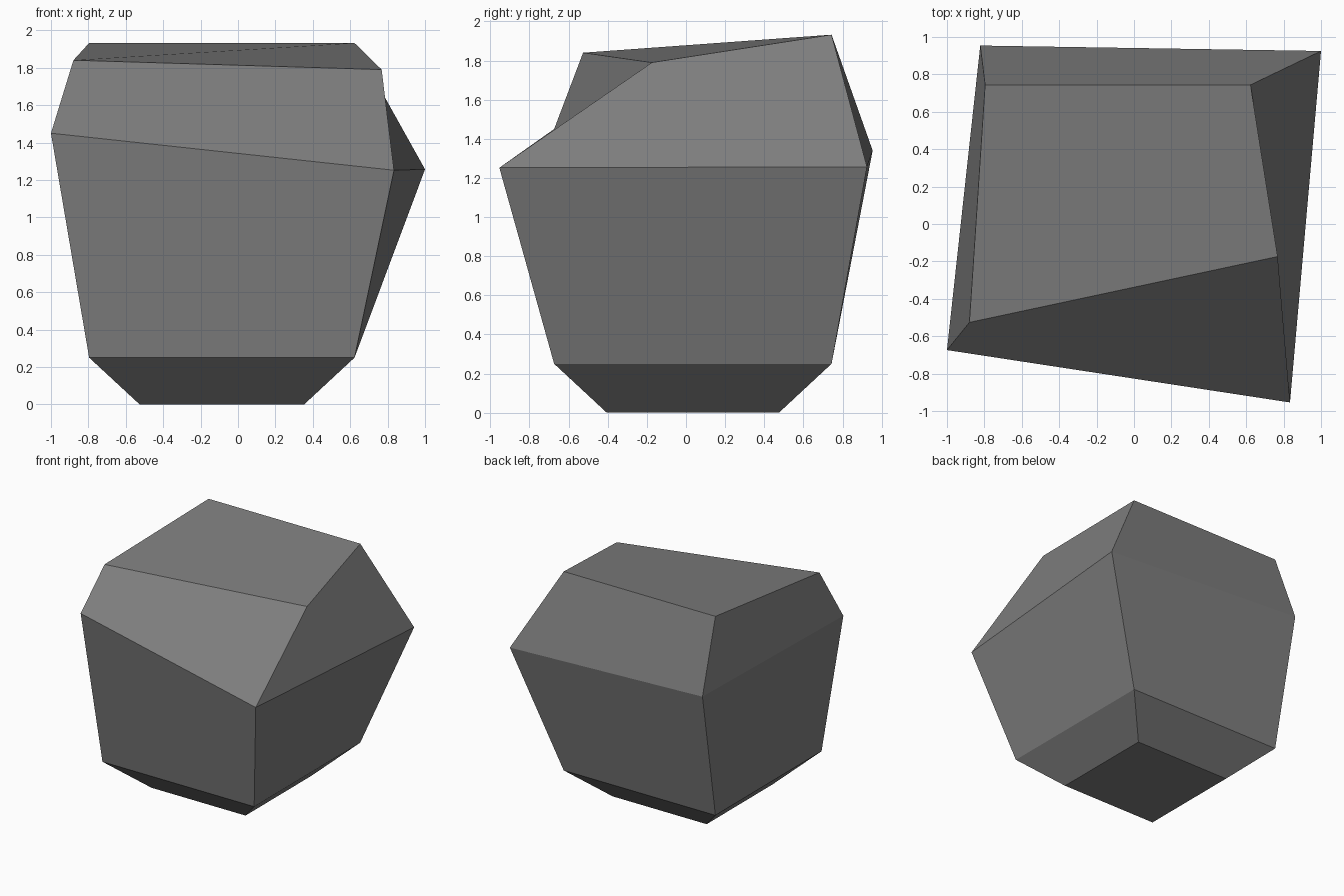
import bpy, bmesh

if "Cube" in bpy.data.objects:
    bpy.data.objects.remove(bpy.data.objects["Cube"])

# Rings of the boulder from the ground up: front left, front right, back right, back left
rings = [
    [(-.526, -.405, 0), (.354, -.405, 0), (.354, .475, 0), (-.526, .475, 0)],
    [(-.796, -.674, .25), (.623, -.674, .25), (.623, .744, .25), (-.796, .744, .25)],
    [(-1, -.674, 1.45), (.834, -.954, 1.252), (1, .925, 1.257), (-.822, .954, 1.34)],
    [(-.88, -.526, 1.84), (.768, -.174, 1.79), (.623, .744, 1.932), (-.796, .744, 1.932)],
]

bm = bmesh.new()
loops = [[bm.verts.new(p) for p in ring] for ring in rings]

# Side walls; the warped lower front wall folds along its other diagonal
for level, (low, high) in enumerate(zip(loops, loops[1:])):
    for i in range(4):
        j = (i + 1) % 4
        quad = [low[i], low[j], high[j], high[i]]
        if (level, i) == (1, 0):
            quad = quad[1:] + quad[:1]
        bm.faces.new(quad)

# Base and gently warped top
bm.faces.new(loops[0][::-1])
bm.faces.new(loops[-1])

mesh = bpy.data.meshes.new("boulder")
bm.to_mesh(mesh)
bm.free()

# Plain grey stone
stone = bpy.data.materials.new("grey stone")
stone.diffuse_color = (.21, .21, .21, 1)
stone.use_nodes = True
stone.node_tree.nodes["Principled BSDF"].inputs["Base Color"].default_value = stone.diffuse_color
mesh.materials.append(stone)
bpy.context.collection.objects.link(bpy.data.objects.new("boulder", mesh))
